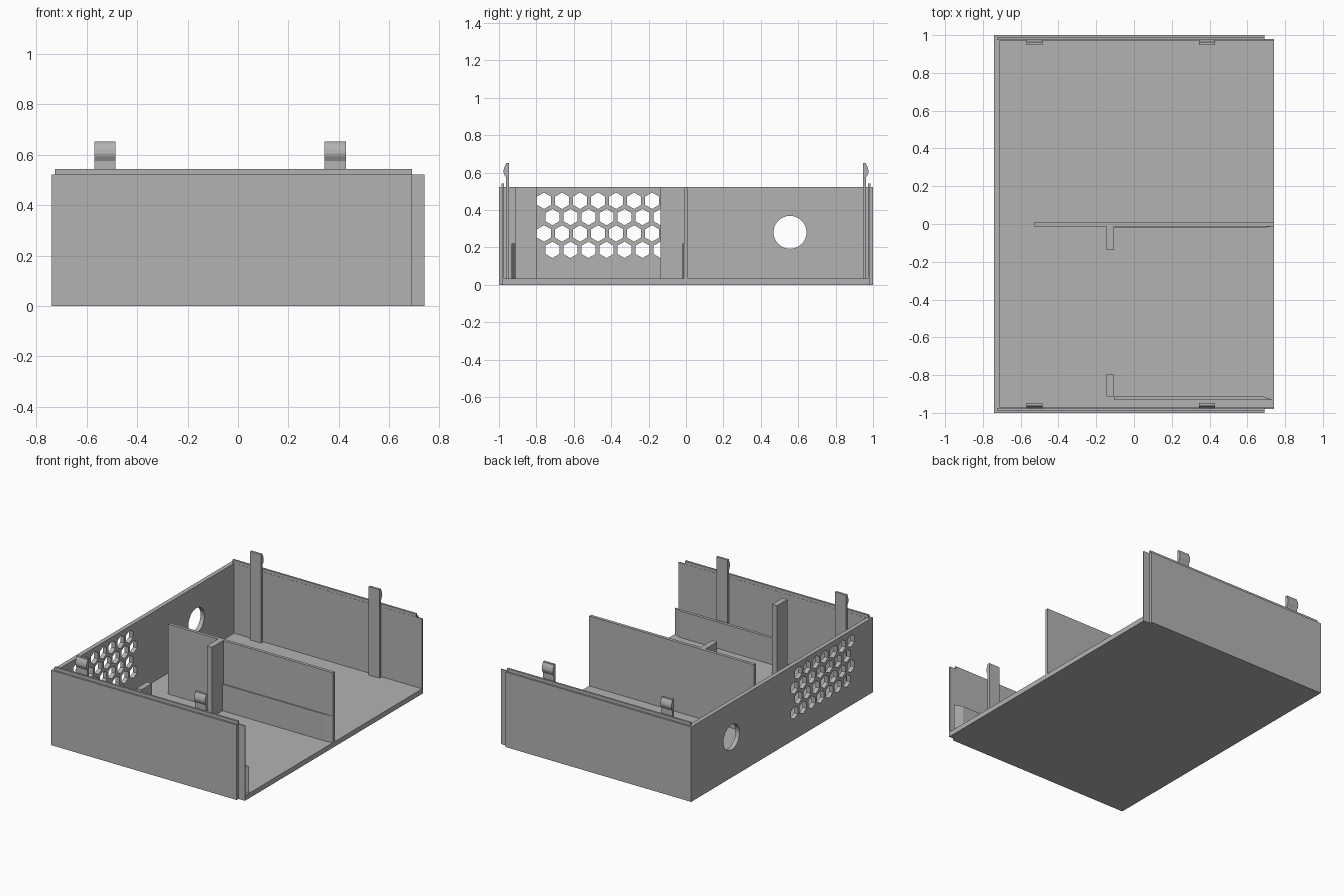
import bpy, bmesh, math
from mathutils import Vector

if "Cube" in bpy.data.objects:
    bpy.data.objects.remove(bpy.data.objects["Cube"])

grey = bpy.data.materials.new("plain_grey")
grey.diffuse_color = (0.45, 0.45, 0.45, 1)
grey.use_nodes = True
grey.node_tree.nodes["Principled BSDF"].inputs["Base Color"].default_value = grey.diffuse_color


def prism(name, outlines, axis, lo, hi):
    """Extrude flat outlines along an axis; points are the two other axes in order."""
    def place(p, h):
        c = list(p)
        c.insert("xyz".index(axis), h)
        return Vector(c)

    bm = bmesh.new()
    for pts in outlines:
        a = [bm.verts.new(place(p, lo)) for p in pts]
        b = [bm.verts.new(place(p, hi)) for p in pts]
        bm.faces.new(a)
        bm.faces.new(b[::-1])
        for i in range(len(pts)):
            j = (i + 1) % len(pts)
            bm.faces.new((a[i], a[j], b[j], b[i]))
    bmesh.ops.recalc_face_normals(bm, faces=bm.faces[:])
    me = bpy.data.meshes.new(name)
    bm.to_mesh(me)
    bm.free()
    me.materials.append(grey)
    ob = bpy.data.objects.new(name, me)
    bpy.context.collection.objects.link(ob)
    return ob


def box(name, x0, x1, y0, y1, z0, z1):
    return prism(name, [[(x0, y0), (x1, y0), (x1, y1), (x0, y1)]], "z", z0, z1)


def ngon(cy, cz, r, n, start=0.0):
    return [(cy + r * math.cos(start + math.tau * i / n),
             cz + r * math.sin(start + math.tau * i / n)) for i in range(n)]


FLOOR, TOP = 0.035, 0.522

# Tray floor and end wall
box("floor", -0.74, 0.74, -0.972, 0.972, 0, FLOOR)
end_wall = box("end_wall", -0.74, -0.71, -0.972, 0.972, FLOOR, TOP)

# Honeycomb vent and round cable hole in the end wall
holes = [ngon(-0.759 + 0.0963 * c + (0.045 if r % 2 else 0), 0.45 - 0.0875 * r,
              0.044, 6, math.pi / 2) for r in range(4) for c in range(7)]
holes.append(ngon(0.556, 0.281, 0.088, 48))
cutter = prism("hole_cutter", holes, "x", -0.8, -0.65)
cutter.hide_render = True
mod = end_wall.modifiers.new("holes", "BOOLEAN")
mod.operation, mod.solver, mod.object = "DIFFERENCE", "EXACT", cutter
bpy.context.view_layer.objects.active = end_wall
end_wall.select_set(True)
bpy.ops.object.modifier_apply(modifier="holes")
bpy.data.objects.remove(cutter)
bpy.ops.object.shade_smooth_by_angle(angle=math.radians(30))

# Side walls with stepped end, top lip and two snap clips each
wall_plan = [(-0.74, 0.972), (0.74, 0.972), (0.74, 0.98), (0.69, 0.98), (0.69, 1), (-0.74, 1)]
clip_side = [(0.947, FLOOR), (0.963, FLOOR), (0.963, 0.575), (0.973, 0.593), (0.976, 0.606),
             (0.974, 0.62), (0.969, 0.634), (0.963, 0.645), (0.963, 0.652), (0.947, 0.652)]
for side, s in (("front", -1), ("back", 1)):
    prism(side + "_wall", [[(x, y * s) for x, y in wall_plan]], "z", 0, TOP)
    box(side + "_lip", -0.725, 0.69, *sorted((0.973 * s, 0.987 * s)), TOP, 0.543)
    for i, x in enumerate((-0.57, 0.344)):
        prism(f"{side}_clip_{i + 1}", [[(y * s, z) for y, z in clip_side]], "x", x, x + 0.085)

# Central divider
box("divider", -0.53, 0.74, -0.012, 0.01, FLOOR, TOP)

# Low guide rails with a tapered lead-in at the open end
for name, y0, y1 in (("front_rail", -0.933, -0.912), ("divider_rail", -0.012, -0.02)):
    prism(name, [[(-0.105, y0), (0.738, y0), (0.68, y1), (-0.105, y1)]], "z", FLOOR, 0.22)

# Stop posts at the inner end of the rails
box("front_post", -0.145, -0.105, -0.912, -0.797, FLOOR, TOP)
box("divider_post", -0.145, -0.105, -0.137, -0.012, FLOOR, TOP)
